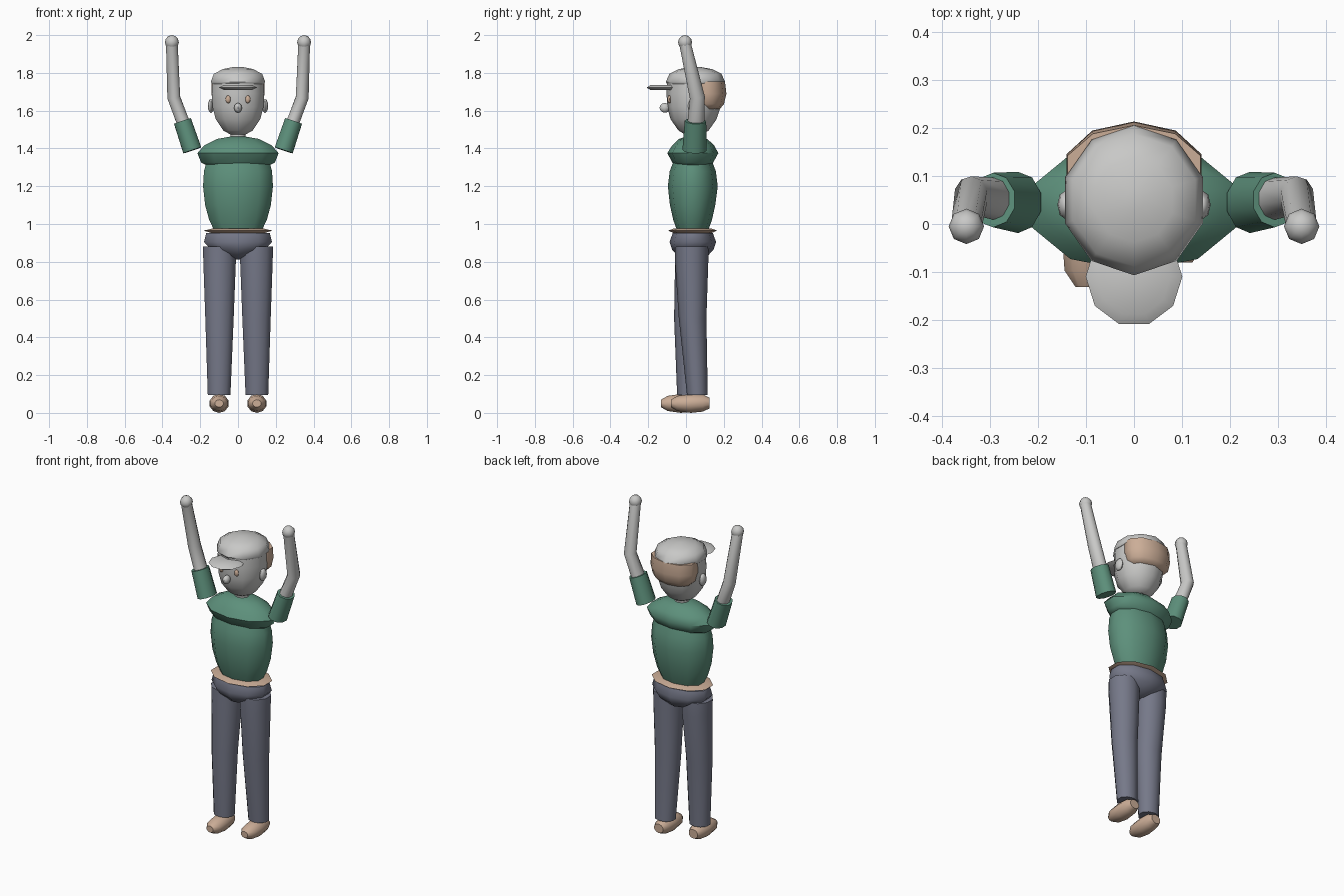
import bpy, bmesh, math
from mathutils import Vector

SIDES = 10


def material(name, rgb):
    m = bpy.data.materials.new(name)
    m.diffuse_color = (*rgb, 1)
    return m


GREY = material("pale grey", (0.58, 0.58, 0.57))
GREEN = material("shirt green", (0.11, 0.28, 0.20))
TAN = material("tan", (0.60, 0.42, 0.31))
BLUE = material("trouser blue grey", (0.18, 0.19, 0.25))


def finish(name, bm, mat, angle=55):
    bmesh.ops.recalc_face_normals(bm, faces=bm.faces)
    me = bpy.data.meshes.new(name)
    bm.to_mesh(me)
    bm.free()
    me.materials.append(mat)
    me.shade_smooth()
    me.set_sharp_from_angle(angle=math.radians(angle))
    ob = bpy.data.objects.new(name, me)
    bpy.context.collection.objects.link(ob)
    return ob


def loft(name, mat, rings, normals=None, phase=math.pi / 2, angle=55):
    """Skin rings of (x, y, z, half width, half depth), capped at both ends."""
    bm = bmesh.new()
    loops = []
    for i, (x, y, z, hw, hd) in enumerate(rings):
        n = Vector(normals[i] if normals else (0, 0, 1)).normalized()
        u = Vector((1, 0, 0))
        u = (u - n * u.dot(n)).normalized()
        v = n.cross(u)
        hw /= math.cos(math.pi / SIDES)
        loop = []
        for k in range(SIDES):
            a = phase + 2 * math.pi * k / SIDES
            loop.append(bm.verts.new(Vector((x, y, z)) + u * hw * math.cos(a) + v * hd * math.sin(a)))
        loops.append(loop)
    for a, b in zip(loops, loops[1:]):
        for k in range(SIDES):
            j = (k + 1) % SIDES
            bm.faces.new((a[k], a[j], b[j], b[k]))
    bm.faces.new(loops[0])
    bm.faces.new(loops[-1])
    return finish(name, bm, mat, angle)


def tube(name, mat, rings):
    """Loft whose rings stand square to the path."""
    pts = [Vector(r[:3]) for r in rings]
    last = len(pts) - 1
    normals = [(pts[min(i + 1, last)] - pts[max(i - 1, 0)]) for i in range(len(pts))]
    return loft(name, mat, rings, normals)


def ball(name, mat, centre, size):
    bm = bmesh.new()
    bmesh.ops.create_uvsphere(bm, u_segments=8, v_segments=6, radius=1)
    for v in bm.verts:
        v.co = Vector([c + s * p for c, s, p in zip(centre, size, v.co)])
    return finish(name, bm, mat)


# Shirt
loft("torso", GREEN, [
    (0, .035, .965, .125, .082), (0, .035, 1.02, .152, .102), (0, .035, 1.10, .174, .120),
    (0, .036, 1.20, .185, .132), (0, .036, 1.28, .180, .122), (0, .036, 1.35, .160, .095)])
loft("shoulders", GREEN, [
    (0, .036, 1.31, .165, .095), (0, .036, 1.325, .195, .108), (0, .036, 1.375, .215, .135),
    (0, .038, 1.415, .180, .112), (0, .038, 1.45, .112, .075), (0, .038, 1.462, .045, .040)])

# Waist and hips
loft("waist", TAN, [
    (0, .035, .952, .140, .100), (0, .035, .965, .182, .130), (0, .035, .976, .135, .100)])
loft("hips", BLUE, [
    (0, .036, .812, .030, .030), (0, .036, .832, .075, .080), (0, .036, .865, .145, .110),
    (0, .036, .905, .180, .123), (0, .036, .953, .168, .106)])

# Neck, head and face
loft("neck", GREY, [(0, .04, 1.44, .04, .04), (0, .04, 1.50, .04, .04)])
loft("head", GREY, [
    (0, .04, 1.474, .040, .045), (0, .04, 1.495, .078, .080), (0, .04, 1.555, .118, .122),
    (0, .042, 1.62, .135, .141), (0, .045, 1.69, .139, .148), (0, .045, 1.755, .135, .145)])
loft("hair", TAN, [
    (0, .110, 1.61, .105, .070), (0, .114, 1.635, .130, .087), (0, .115, 1.69, .141, .099),
    (0, .114, 1.755, .139, .092)])
ball("nose", GREY, (0, -.112, 1.615), (.021, .028, .026))

# Cap
loft("cap_crown", GREY, [
    (0, .05, 1.742, .138, .150), (0, .05, 1.752, .144, .157), (0, .05, 1.795, .128, .138),
    (0, .05, 1.82, .080, .088), (0, .05, 1.832, .020, .022)])
loft("cap_brim", GREY, [
    (0, -.11, 1.710, .072, .082), (0, -.11, 1.722, .096, .104), (0, -.11, 1.736, .072, .082)],
    phase=math.pi / 2 + math.pi / SIDES)

for s, side in ((-1, "left"), (1, "right")):
    # Face details
    ball(side + "_eye", TAN, (s * .052, -.088, 1.66), (.014, .010, .021))
    ball(side + "_ear", GREY, (s * .143, .04, 1.625), (.017, .030, .037))

    # Raised arms
    tube(side + "_sleeve", GREEN, [
        (s * .242, .045, 1.390, .050, .064), (s * .294, .050, 1.545, .047, .057)])
    tube(side + "_arm", GREY, [
        (s * .270, .050, 1.47, .034, .044), (s * .295, .053, 1.55, .034, .044),
        (s * .340, .060, 1.67, .034, .040), (s * .350, -.004, 1.95, .031, .031)])
    ball(side + "_hand", GREY, (s * .350, -.005, 1.962), (.037, .037, .038))

    # Legs: one foot stands a little ahead of the other
    mid, low, toe = (.010, .008, -.132) if s < 0 else (.035, .060, -.080)
    loft(side + "_leg", BLUE, [
        (s * .10, low, .095, .060, .055), (s * .098, mid, .50, .075, .073),
        (s * .0975, .030, .80, .086, .088), (s * .0975, .030, .882, .088, .088)])
    loft(side + "_foot", TAN, [
        (s * .10, toe, .050, .022, .020), (s * .10, toe + .035, .050, .045, .040),
        (s * .10, toe + .105, .050, .050, .050), (s * .10, toe + .17, .052, .045, .045),
        (s * .10, toe + .205, .052, .030, .028)], normals=[(0, 1, 0)] * 5)
